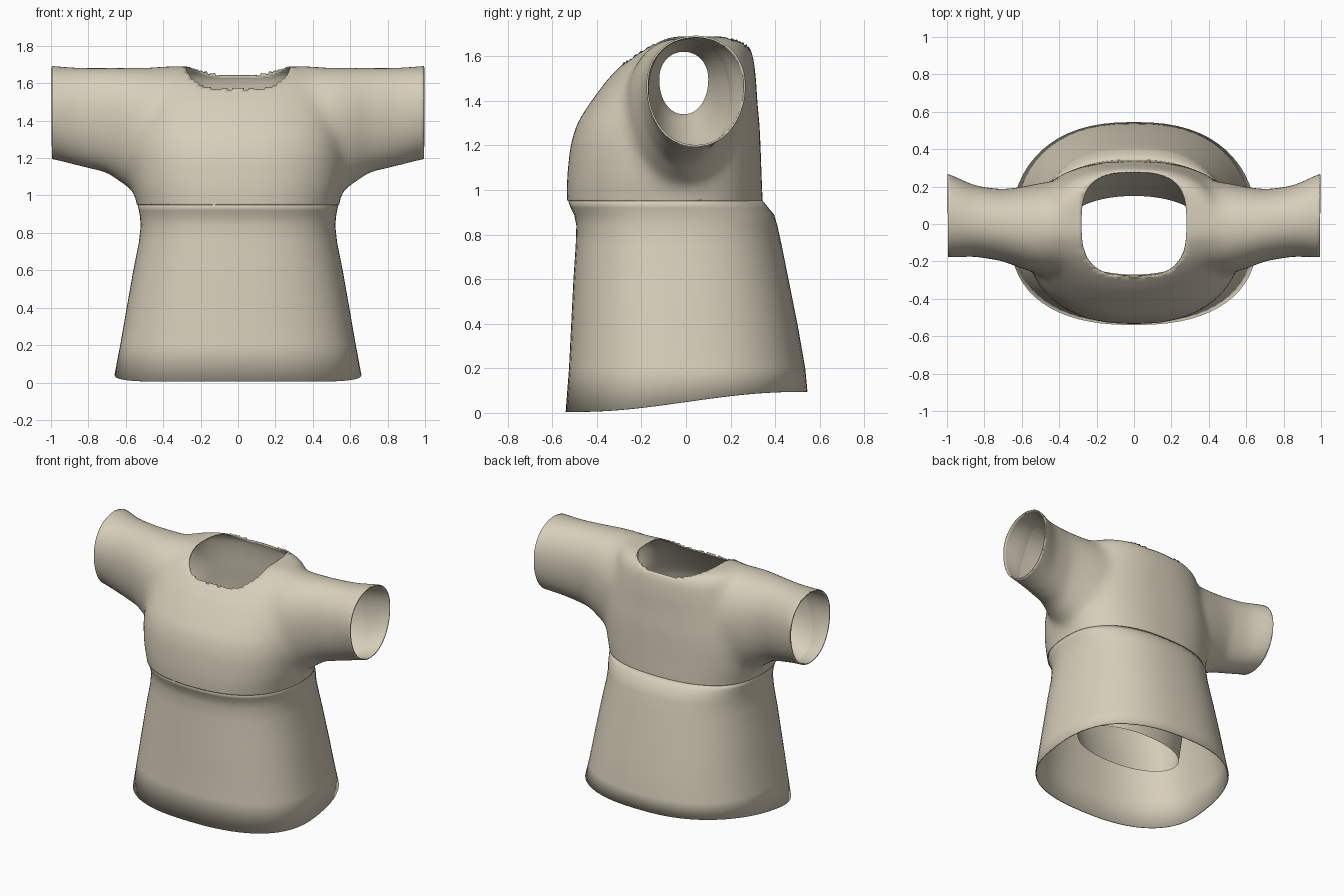
import bpy, bmesh, math

cube = bpy.data.objects.get("Cube")
if cube:
    bpy.data.objects.remove(cube, do_unlink=True)

SEG = 64
cloth = bpy.data.materials.new("beige_cloth")
cloth.use_nodes = True
COLOUR = (0.68, 0.62, 0.49, 1)
cloth.diffuse_color = COLOUR
cloth.node_tree.nodes["Principled BSDF"].inputs["Base Color"].default_value = COLOUR


def outline(a0, a1, b0, b1, power, a_mid, b_mid):
    """Rounded closed outline filling the given extents, widest at the mids."""
    pts = []
    for i in range(SEG):
        t = math.tau * i / SEG
        c, s = math.cos(t), math.sin(t)
        u = math.copysign(abs(c) ** (2 / power), c)
        v = math.copysign(abs(s) ** (2 / power), s)
        pts.append((a_mid + u * (a1 - a_mid if u > 0 else a_mid - a0),
                    b_mid + v * (b1 - b_mid if v > 0 else b_mid - b0)))
    return pts


def loft(bm, rings, caps=False):
    loops = [[bm.verts.new(p) for p in ring] for ring in rings]
    for low, high in zip(loops, loops[1:]):
        for i in range(SEG):
            j = (i + 1) % SEG
            bm.faces.new((low[i], low[j], high[j], high[i]))
    if caps:
        bm.faces.new(loops[0][::-1])
        bm.faces.new(loops[-1])


def make(name, bm, thickness=0.0):
    bmesh.ops.recalc_face_normals(bm, faces=bm.faces[:])
    mesh = bpy.data.meshes.new(name)
    bm.to_mesh(mesh)
    bm.free()
    obj = bpy.data.objects.new(name, mesh)
    bpy.context.collection.objects.link(obj)
    mesh.materials.append(cloth)
    for p in mesh.polygons:
        p.use_smooth = True
    if thickness:
        mod = obj.modifiers.new("thickness", "SOLIDIFY")
        mod.thickness = thickness
        mod.offset = -1
    return obj


def body_ring(z, half, front, back, power=2.4):
    return [(x, y, z) for x, y in outline(-half, half, front, back, power, 0, -0.06)]


def sleeve_ring(x, y0, y1, z0, z1):
    mid_z = z0 + 0.56 * (z1 - z0)
    return [(x, y, z) for y, z in outline(y0, y1, z0, z1, 2.1, (y0 + y1) / 2, mid_z)]


# Solid torso and sleeves, fused and softened before opening them up
bm = bmesh.new()
torso = [
    (0.80, 0.52, -0.52, 0.345), (0.95, 0.54, -0.535, 0.345),
    (1.05, 0.565, -0.535, 0.34), (1.20, 0.58, -0.52, 0.335),
    (1.30, 0.57, -0.49, 0.33), (1.40, 0.55, -0.425, 0.32),
    (1.50, 0.52, -0.35, 0.315), (1.58, 0.50, -0.27, 0.305),
    (1.64, 0.48, -0.19, 0.295), (1.69, 0.44, -0.07, 0.24)]
loft(bm, [body_ring(*t) for t in torso], True)
sleeve = [
    (1.10, -0.18, 0.29, 1.20, 1.70), (1.00, -0.18, 0.275, 1.195, 1.695),
    (0.85, -0.175, 0.205, 1.155, 1.685), (0.70, -0.20, 0.185, 1.12, 1.685),
    (0.60, -0.24, 0.20, 1.05, 1.685), (0.50, -0.27, 0.22, 0.98, 1.685),
    (0.35, -0.27, 0.24, 0.97, 1.68)]
mirrored = [(-s[0], *s[1:]) for s in sleeve] + sleeve[::-1]
loft(bm, [sleeve_ring(*s) for s in mirrored], True)
solid = make("upper_shirt_solid", bm)
remesh = solid.modifiers.new("fuse", "REMESH")
remesh.mode = "VOXEL"
remesh.voxel_size = 0.022
smooth = solid.modifiers.new("soften", "SMOOTH")
smooth.factor = 0.5
smooth.iterations = 24
graph = bpy.context.evaluated_depsgraph_get()
fused = bpy.data.meshes.new_from_object(solid.evaluated_get(graph))
bm = bmesh.new()
bm.from_mesh(fused)
bpy.data.objects.remove(solid, do_unlink=True)
bpy.data.meshes.remove(fused)

# Open the cuffs and the waist
for point, normal in (((0.995, 0, 0), (1, 0, 0)), ((-0.995, 0, 0), (-1, 0, 0)),
                      ((0, 0, 0.95), (0, 0, -1))):
    bmesh.ops.bisect_plane(bm, geom=bm.verts[:] + bm.edges[:] + bm.faces[:],
                           plane_co=point, plane_no=normal, clear_outer=True)

# Open the neck and settle its rim on a rounded outline
NECK = 0.28


def neck_radius(p):
    return (abs(p.x / NECK) ** 3 + abs(p.y / NECK) ** 3) ** (1 / 3)


inside = [f for f in bm.faces if f.calc_center_median().z > 1.3
          and neck_radius(f.calc_center_median()) < 1]
bmesh.ops.delete(bm, geom=inside, context="FACES")
for v in bm.verts:
    if v.is_boundary and v.co.z > 1.4 and abs(v.co.x) < 0.4:
        r = neck_radius(v.co)
        v.co.x /= r
        v.co.y /= r
make("upper_shirt", bm, 0.008)

# Flared skirt of the shirt: smooth in front, stepped at the back waist
skirt = [
    (0.00, 0.66, -0.54, 0.545), (0.20, 0.63, -0.525, 0.535),
    (0.40, 0.595, -0.515, 0.50), (0.60, 0.56, -0.505, 0.46),
    (0.75, 0.53, -0.495, 0.43), (0.84, 0.52, -0.492, 0.41),
    (0.89, 0.525, -0.502, 0.395), (0.92, 0.53, -0.518, 0.37),
    (0.955, 0.538, -0.53, 0.342)]
rings = [body_ring(*s) for s in skirt]
# Hem rises towards the back
rings[0] = [(x, y, 0.05 + 0.045 * math.sin(max(-0.5, min(0.5, y)) * math.pi))
            for x, y, z in rings[0]]
bm = bmesh.new()
loft(bm, rings)
make("lower_shirt", bm, 0.008)

# Loose lining inside the body, narrowing downwards
lining = [(0.95, 0.52, -0.51, 0.32), (0.80, 0.48, -0.43, 0.26),
          (0.55, 0.43, -0.35, 0.20), (0.28, 0.40, -0.27, 0.15)]
bm = bmesh.new()
loft(bm, [body_ring(*s, power=2.1) for s in lining])
make("body_lining", bm)

# Linings inside the sleeves, narrowing towards the body
for side, name in ((1, "left"), (-1, "right")):
    lining = [(0.90, -0.17, 0.22, 1.175, 1.682), (0.70, -0.165, 0.15, 1.22, 1.66),
              (0.55, -0.135, 0.115, 1.31, 1.635), (0.45, -0.12, 0.10, 1.34, 1.62)]
    bm = bmesh.new()
    loft(bm, [sleeve_ring(side * s[0], *s[1:]) for s in lining])
    make(name + "_sleeve_lining", bm)
